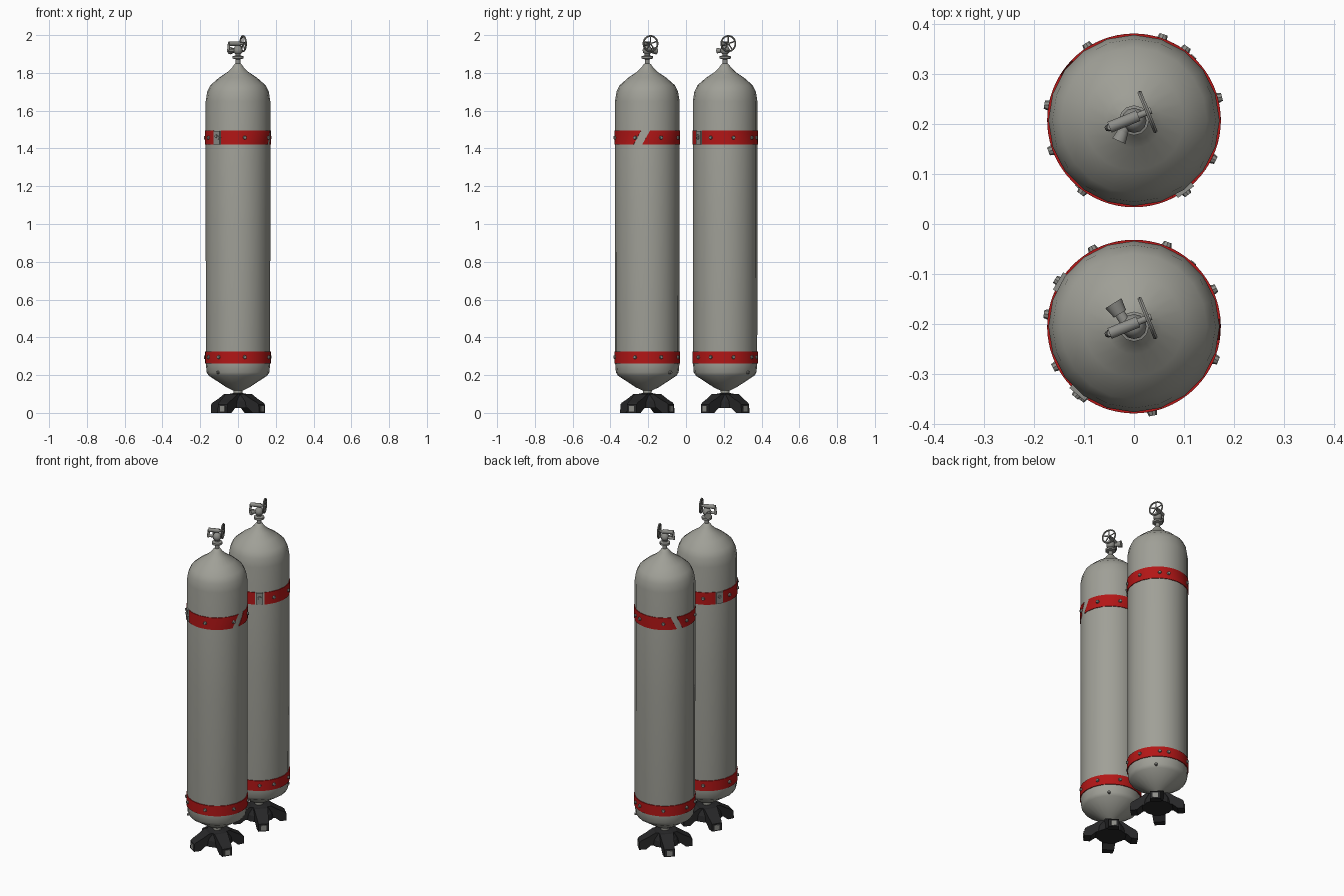
import bpy, bmesh
from math import radians, cos, sin, pi
from mathutils import Matrix, Vector

old = bpy.data.objects.get("Cube")
if old:
    bpy.data.objects.remove(old)


def material(name, r, g, b):
    m = bpy.data.materials.new(name)
    m.use_nodes = True
    m.diffuse_color = (r, g, b, 1)
    node = m.node_tree.nodes["Principled BSDF"]
    node.inputs["Base Color"].default_value = (r, g, b, 1)
    node.inputs["Roughness"].default_value = 0.7
    return m


TANK = material("tank_grey", 0.35, 0.35, 0.31)
RED = material("band_red", 0.45, 0.008, 0.008)
BLACK = material("stand_black", 0.02, 0.02, 0.021)
STEEL = material("fitting_steel", 0.27, 0.27, 0.25)


def finish(name, bm, mat, centre, smooth=True):
    bmesh.ops.recalc_face_normals(bm, faces=bm.faces)
    me = bpy.data.meshes.new(name)
    bm.to_mesh(me)
    bm.free()
    me.materials.append(mat)
    ob = bpy.data.objects.new(name, me)
    ob.location = centre
    bpy.context.collection.objects.link(ob)
    if smooth:
        bpy.ops.object.select_all(action='DESELECT')
        ob.select_set(True)
        bpy.context.view_layer.objects.active = ob
        bpy.ops.object.shade_smooth_by_angle(angle=radians(40))
    return ob


def lathe(bm, profile, sides):
    """Revolve (radius, height) points about z."""
    rings = [[bm.verts.new((r * cos(2 * pi * i / sides), r * sin(2 * pi * i / sides), z))
              for i in range(sides)] for r, z in profile]
    for a, b in zip(rings, rings[1:]):
        for i in range(sides):
            j = (i + 1) % sides
            bm.faces.new((a[i], a[j], b[j], b[i]))
    bm.faces.new(rings[0])
    bm.faces.new(rings[-1])


def rod(bm, p, q, r1, r2=None, sides=10):
    """Tapered cylinder between two points."""
    p, q = Vector(p), Vector(q)
    d = q - p
    mat = Matrix.Translation((p + q) / 2) @ d.to_track_quat('Z', 'Y').to_matrix().to_4x4()
    bmesh.ops.create_cone(bm, cap_ends=True, segments=sides, radius1=r1,
                          radius2=r1 if r2 is None else r2, depth=d.length, matrix=mat)


def polar(r, deg, z):
    a = radians(deg)
    return Vector((r * cos(a), r * sin(a), z))


def box(bm, deg, r, z, size):
    """Box facing outward at an angle; size is depth, width, height."""
    mat = (Matrix.Translation(polar(r, deg, z)) @ Matrix.Rotation(radians(deg), 4, 'Z')
           @ Matrix.Diagonal((*size, 1)))
    bmesh.ops.create_cube(bm, size=1, matrix=mat)


def strap(bm, a0, a1, z0, z1, lean0=0, lean1=0, r=0.1735):
    """Thin curved strip; the ends may lean."""
    n = max(4, round((a1 - a0) / 5))
    cols = []
    for i in range(n + 1):
        t = i / n
        a, lean = a0 + (a1 - a0) * t, lean0 + (lean1 - lean0) * t
        cols.append([bm.verts.new(polar(rad, a + s * lean, z))
                     for rad, s, z in ((r, -1, z0), (r, 1, z1), (r - .008, 1, z1), (r - .008, -1, z0))])
    for a, b in zip(cols, cols[1:]):
        for k in range(4):
            m = (k + 1) % 4
            bm.faces.new((a[k], b[k], b[m], a[m]))
    bm.faces.new(cols[0])
    bm.faces.new(cols[-1])


def build_tank(tag, centre, stand_deg, gaps, rivets, clasps, outlet_deg, outlet_len, outlet_r):
    # Shell
    bm = bmesh.new()
    lathe(bm, [(.022, .095), (.024, .118), (.06, .135), (.155, .197), (.166, .215), (.17, .26),
               (.171, 1.0), (.171, 1.65), (.163, 1.7), (.146, 1.735), (.1, 1.775), (.055, 1.805),
               (.03, 1.83), (.02, 1.845), (.013, 1.85)], 20)
    finish(tag + "_tank_shell", bm, TANK, centre)

    # Painted bands; the upper one is broken by gaps
    bm = bmesh.new()
    strap(bm, 0, 360, .262, .325)
    for (a, half_a, lean_a), (b, half_b, lean_b) in zip(gaps, gaps[1:] + gaps[:1]):
        end = b if b > a else b + 360
        strap(bm, a + half_a, end - half_b, 1.42, 1.495, lean_a, lean_b)
    finish(tag + "_bands", bm, RED, centre)

    # Rivets and clasps
    bm = bmesh.new()
    for deg in rivets:
        for z in (.295, 1.457):
            rod(bm, polar(.165, deg, z), polar(.182, deg, z), .0125, .008, 8)
    for deg in (-130, 47):
        rod(bm, polar(.158, deg, .215), polar(.175, deg, .213), .01, .007, 8)
    for deg in clasps:
        box(bm, deg, .17, 1.457, (.014, .04, .07))
        rod(bm, polar(.17, deg, 1.465), polar(.184, deg, 1.465), .011, .008, 8)
    finish(tag + "_rivets", bm, STEEL, centre)

    # Four-legged stand
    bm = bmesh.new()
    lathe(bm, [(.085, .025), (.08, .06), (.06, .098), (.03, .104)], 12)
    side = [(0, .1), (.062, .1), (.105, .073), (.14, .055), (.15, .045), (.152, 0), (.115, 0),
            (.085, .025), (0, .03)]
    for k in range(4):
        deg = stand_deg + 90 * k
        turn = Matrix.Rotation(radians(deg), 3, 'Z')
        lo, hi = [[bm.verts.new(turn @ Vector((r, s * (.045 - .1 * r), z))) for r, z in side]
                  for s in (-1, 1)]
        bm.faces.new(lo)
        bm.faces.new(hi)
        for i in range(len(side)):
            j = (i + 1) % len(side)
            bm.faces.new((lo[i], lo[j], hi[j], hi[i]))
    finish(tag + "_stand", bm, BLACK, centre, False)

    # Worn feet plates
    bm = bmesh.new()
    for k in range(4):
        box(bm, stand_deg + 90 * k, .15, .022, (.008, .03, .03))
    finish(tag + "_feet_plates", bm, STEEL, centre, False)

    # Valve body, stem and outlet
    bm = bmesh.new()
    lathe(bm, [(.013, 1.84), (.013, 1.872), (.03, 1.876), (.03, 1.888), (.014, 1.892), (.014, 1.9),
               (.023, 1.908), (.025, 1.922), (.018, 1.938), (.008, 1.945)], 12)
    out = polar(1, outlet_deg, 0)
    base = Vector((-.012, 0, 1.918))
    rod(bm, base, base + out * outlet_len * .6, .011)
    rod(bm, base + out * outlet_len * .55, base + out * outlet_len, outlet_r * .75, outlet_r)
    axis = polar(1, 22, 0)
    hub = Vector((.027, .017, 1.955))
    rod(bm, hub - axis * .082, hub - axis * .02, .012)
    rod(bm, hub - axis * .03, hub + axis * .008, .007)
    rod(bm, hub - axis * .085 - Vector((0, 0, .045)), hub - axis * .08, .007)
    rod(bm, hub - axis * .085 - Vector((0, 0, .037)), hub - axis * .03 - Vector((0, 0, .037)), .008)
    finish(tag + "_valve", bm, STEEL, centre)

    # Handwheel: tube ring with spokes
    bm = bmesh.new()
    frame = Matrix.Translation(hub) @ axis.to_track_quat('Z', 'Y').to_matrix().to_4x4()
    count, tube, radius = 24, 6, .0405
    rings = []
    for i in range(count):
        a = 2 * pi * i / count
        rings.append([])
        for k in range(tube):
            b = 2 * pi * k / tube
            rr = radius + .0048 * cos(b)
            rings[-1].append(bm.verts.new(frame @ Vector((rr * cos(a), rr * sin(a), .0048 * sin(b)))))
    for i in range(count):
        a, b = rings[i], rings[(i + 1) % count]
        for k in range(tube):
            m = (k + 1) % tube
            bm.faces.new((a[k], b[k], b[m], a[m]))
    for k in range(5):
        rod(bm, hub, frame @ polar(radius, 90 + 72 * k, 0), .0035, sides=6)
    finish(tag + "_handwheel", bm, STEEL, centre)


# Gap entries: angle, half width, lean of the cut (sorted by angle)
build_tank("front", (0, -.205, 0), -33, [(-130, 9, 0), (-10, 8, 7), (149, 8, 0)],
           [-78, -22, 25, 68, 118, 172, 207, 234], [-130, 149], 122, .055, .02)
build_tank("rear", (0, .207, 0), -45, [(-54, 9, 0), (148, 6, -6)],
           [-26, 15, 54, 71, 122, 170, 200, 234, 306], [-54], 246, .045, .015)
